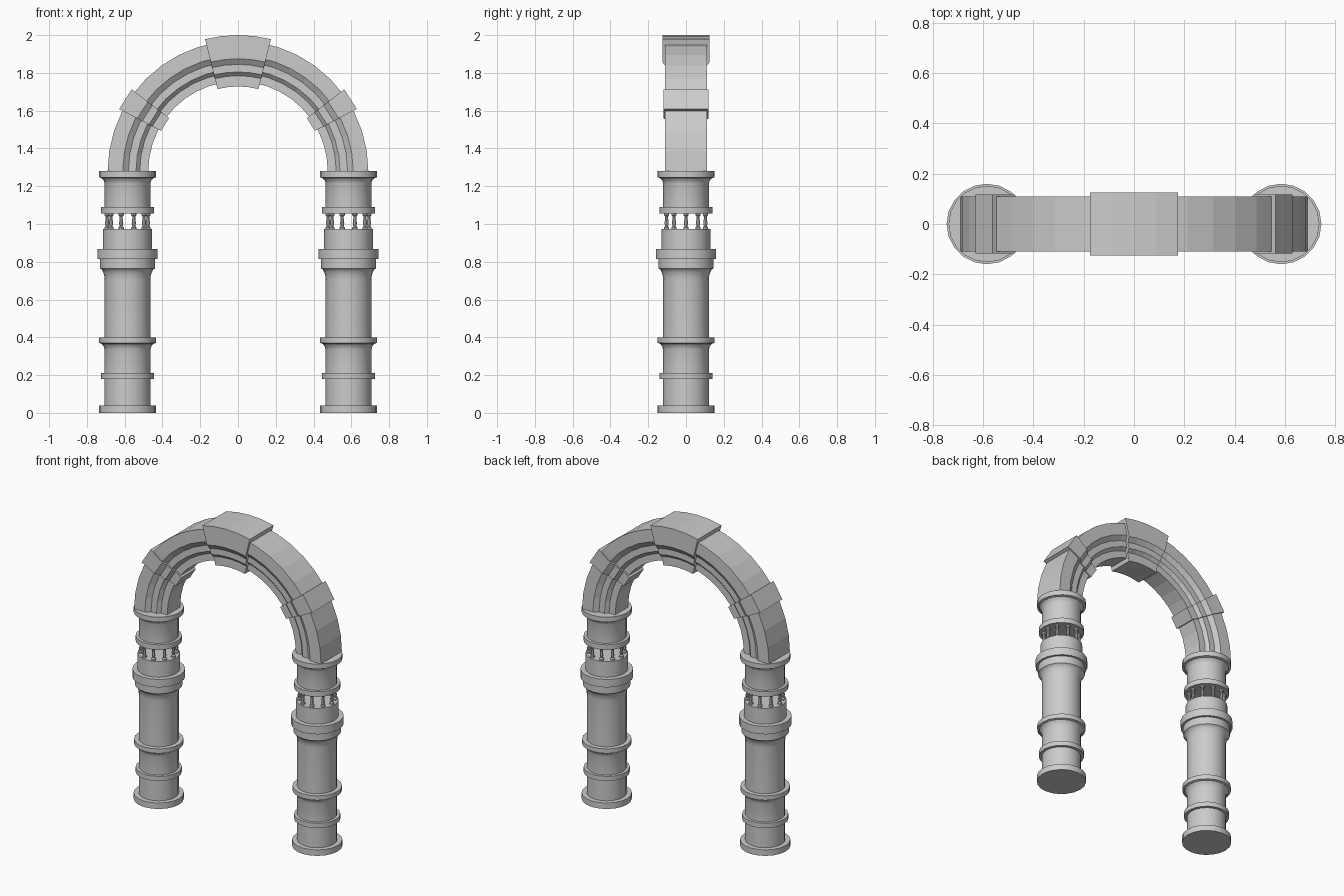
import bpy, bmesh
from math import sin, cos, pi, radians

if "Cube" in bpy.data.objects:
    bpy.data.objects.remove(bpy.data.objects["Cube"])

COL_X = 0.585      # column axis
SPRING_Z = 1.28    # arch centre height


def make_object(name, bm, smooth=False):
    bmesh.ops.recalc_face_normals(bm, faces=bm.faces[:])
    mesh = bpy.data.meshes.new(name)
    bm.to_mesh(mesh)
    bm.free()
    ob = bpy.data.objects.new(name, mesh)
    bpy.context.collection.objects.link(ob)
    if smooth:
        bpy.context.view_layer.objects.active = ob
        ob.select_set(True)
        bpy.ops.object.shade_smooth_by_angle(angle=radians(30))
        ob.select_set(False)
    return ob


def lathe(bm, profile, cx, cy, sides):
    """Closed solid of revolution from (radius, z) points."""
    rings = [[bm.verts.new((cx + r * cos(2 * pi * i / sides),
                            cy + r * sin(2 * pi * i / sides), z))
              for i in range(sides)] for r, z in profile]
    for a, b in zip(rings, rings[1:]):
        for i in range(sides):
            j = (i + 1) % sides
            bm.faces.new((a[i], a[j], b[j], b[i]))
    bm.faces.new(rings[0][::-1])
    bm.faces.new(rings[-1])


def arch_piece(name, half, start, end, segments):
    """Sweep a stepped section (radius, depth) around the arch centre."""
    section = half + [(r, -d) for r, d in reversed(half)]
    n = len(section)
    bm = bmesh.new()
    rings = []
    for k in range(segments + 1):
        t = radians(start + (end - start) * k / segments)
        rings.append([bm.verts.new((r * cos(t), d, SPRING_Z + r * sin(t)))
                      for r, d in section])
    for a, b in zip(rings, rings[1:]):
        for i in range(n):
            j = (i + 1) % n
            bm.faces.new((a[i], a[j], b[j], b[i]))
    bm.faces.new(rings[0])
    bm.faces.new(rings[-1][::-1])
    return make_object(name, bm)


def section(inner, outer, grow):
    """Half section: outer band, then two bevelled steps inwards."""
    return [(outer, 0.11 + grow), (0.61 - grow, 0.11 + grow),
            (0.58 - grow, 0.088 + grow), (0.54 - grow, 0.088 + grow),
            (0.52 - grow, 0.068 + grow), (inner, 0.068 + grow)]


# Column profiles (radius, z)
lower = [(.152, 0), (.152, .04), (.121, .04), (.121, .18), (.14, .18), (.14, .212),
         (.121, .212), (.121, .335), (.126, .352), (.137, .366), (.15, .37), (.15, .40),
         (.121, .40), (.121, .705), (.123, .725), (.129, .745), (.137, .76),
         (.145, .765), (.145, .815), (.16, .815), (.16, .868), (.129, .868), (.129, .973)]
upper = [(.14, 1.056), (.14, 1.09), (.121, 1.09), (.121, 1.215), (.126, 1.23),
         (.137, 1.243), (.152, 1.247), (.152, 1.28)]
baluster = [(.014, .973), (.014, .982), (.008, .988), (.011, 1.003), (.008, 1.03),
            (.008, 1.04), (.014, 1.047), (.014, 1.056)]

for side, sx in (("left", -1), ("right", 1)):
    # Column drums
    for part, profile in (("lower_column", lower), ("upper_column", upper)):
        bm = bmesh.new()
        lathe(bm, profile, sx * COL_X, 0, 20)
        make_object(f"{part}_{side}", bm, smooth=True)
    # Ring of small balusters
    bm = bmesh.new()
    for i in range(10):
        a = 2 * pi * i / 10
        lathe(bm, baluster, sx * COL_X + .108 * cos(a), .108 * sin(a), 8)
    make_object(f"balusters_{side}", bm, smooth=True)
    # Raised block on the arch
    mid = 32.6 if sx > 0 else 180 - 32.6
    arch_piece(f"arch_block_{side}", section(.46, .71, .008), mid - 5, mid + 5, 1)

# Arch ring and keystone
arch_piece("arch", section(.475, .69, 0), 0, 180, 20)
arch_piece("keystone", section(.448, .72, .015), 76, 104, 4)
